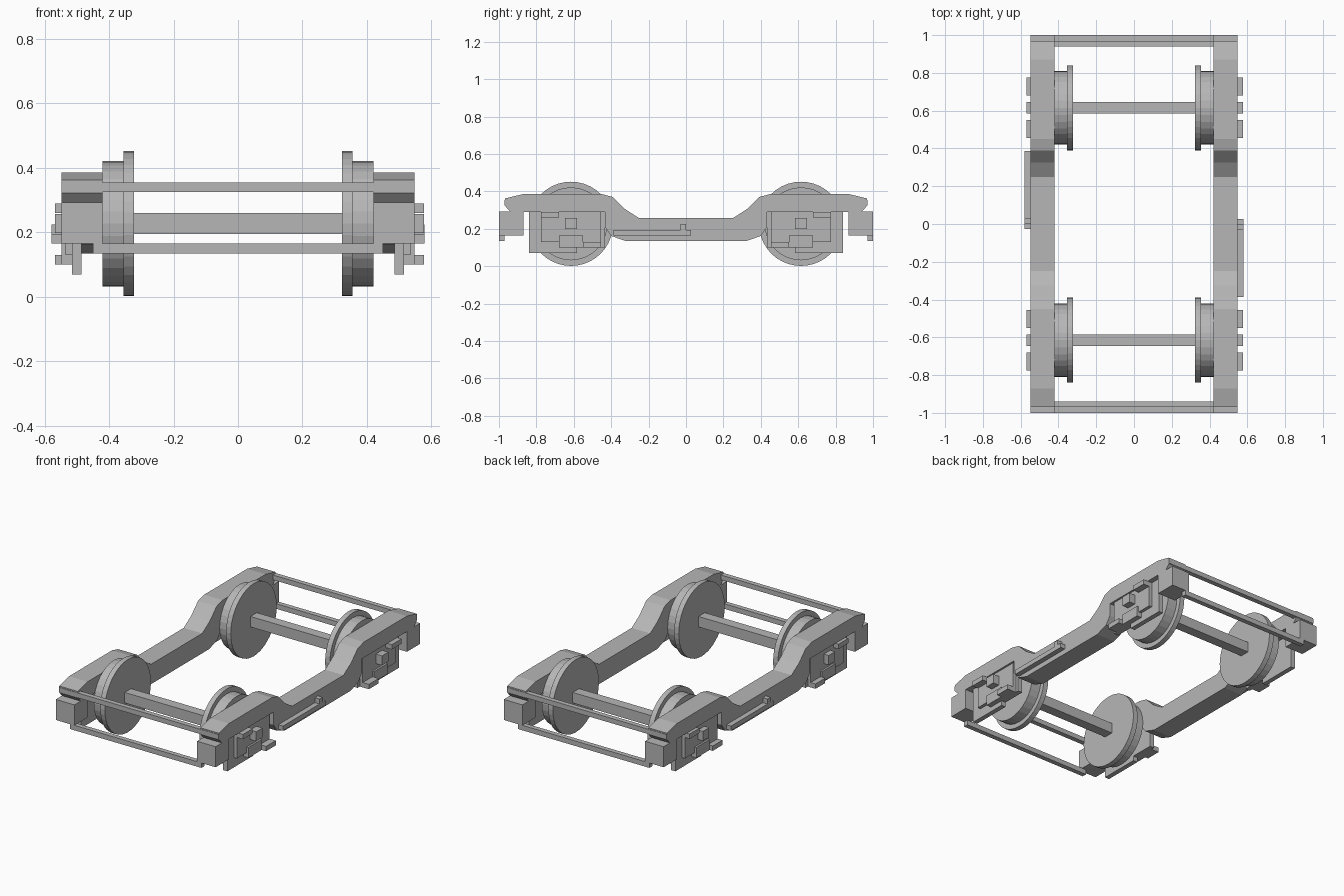
import bpy, bmesh, math
from mathutils import Matrix

if "Cube" in bpy.data.objects:
    bpy.data.objects.remove(bpy.data.objects["Cube"])

grey = bpy.data.materials.new("steel_grey")
grey.diffuse_color = (0.47, 0.47, 0.47, 1)
grey.use_nodes = True
grey.node_tree.nodes["Principled BSDF"].inputs["Base Color"].default_value = grey.diffuse_color


def finish(name, bm):
    bmesh.ops.recalc_face_normals(bm, faces=bm.faces)
    mesh = bpy.data.meshes.new(name)
    bm.to_mesh(mesh)
    bm.free()
    mesh.materials.append(grey)
    ob = bpy.data.objects.new(name, mesh)
    bpy.context.collection.objects.link(ob)
    return ob


def box(name, x, y, z):
    """Box from (min, max) pairs."""
    bm = bmesh.new()
    bmesh.ops.create_cube(bm, size=1)
    for v in bm.verts:
        v.co = [(a + b) / 2 + c * abs(b - a) for (a, b), c in zip((x, y, z), v.co)]
    return finish(name, bm)


def plate(name, outline, x0, x1):
    """Extrude a y-z outline from x0 to x1."""
    bm = bmesh.new()
    face = bm.faces.new([bm.verts.new((x0, y, z)) for y, z in outline])
    out = bmesh.ops.extrude_face_region(bm, geom=[face])["geom"]
    bmesh.ops.translate(bm, vec=(x1 - x0, 0, 0),
                        verts=[g for g in out if isinstance(g, bmesh.types.BMVert)])
    return finish(name, bm)


def wheel(name, s, y):
    """Flange disc with a smaller tread drum on its outer side."""
    bm = bmesh.new()
    for radius, a, b, sides in ((0.225, 0.323, 0.355, 40), (0.195, 0.355, 0.42, 32)):
        m = Matrix.Translation((s * (a + b) / 2, y, 0.227)) @ Matrix.Rotation(math.pi / 2, 4, 'Y')
        bmesh.ops.create_cone(bm, cap_ends=True, segments=sides, radius1=radius,
                              radius2=radius, depth=b - a, matrix=m)
    return finish(name, bm)


# half of the side frame outline, from the middle of the top round to the bottom
half = [(0.25, 0.257), (0.325, 0.305), (0.39, 0.37), (0.45, 0.386), (0.87, 0.386),
        (0.967, 0.363), (0.967, 0.322), (0.937, 0.29), (0.433, 0.29), (0.433, 0.21),
        (0.40, 0.162), (0.32, 0.134)]
frame = half + [(-y, z) for y, z in reversed(half)]

for s, side in ((-1, "left"), (1, "right")):
    def sx(a, b):
        return (min(s * a, s * b), max(s * a, s * b))

    plate(side + "_side_frame", frame, s * 0.42, s * 0.547)

    # long step strip with its small upright tab
    outer = sx(0.54, 0.579)
    box(side + "_strip", outer, (min(-s * 0.387, s * 0.027), max(-s * 0.387, s * 0.027)), (0.165, 0.194))
    box(side + "_strip_tab", outer, (min(-s * 0.03, 0), max(-s * 0.03, 0)), (0.19, 0.225))

    bump = 0.577 if s > 0 else 0.568
    for e, end in ((-1, "front"), (1, "back")):
        def ey(a, b):
            return (min(e * a, e * b), max(e * a, e * b))

        n = f"{side}_{end}_"
        box(n + "end_block", sx(0.42, 0.547), ey(0.87, 1.0), (0.165, 0.292))
        # thin axle guard, stepped along its lower edge
        guard = [(0.84, 0.30), (0.84, 0.07), (0.583, 0.07), (0.583, 0.10), (0.433, 0.10), (0.433, 0.30)]
        plate(n + "axle_guard", [(e * y, z) for y, z in guard], s * 0.485, s * 0.515)
        # axle box and its fittings
        box(n + "axle_box", sx(0.51, 0.535), ey(0.455, 0.775), (0.13, 0.292))
        box(n + "upper_bar", sx(0.51, bump), ey(0.68, 0.775), (0.26, 0.29))
        box(n + "axle_cap", sx(0.51, bump), ey(0.584, 0.646), (0.198, 0.257))
        box(n + "lower_bar", sx(0.51, bump), ey(0.455, 0.55), (0.10, 0.13))
        box(n + "lower_step", sx(0.51, 0.547), ey(0.55, 0.68), (0.10, 0.165))
        wheel(n + "wheel", s, e * 0.615)

# parts running across the width at each end
for e, end in ((-1, "front"), (1, "back")):
    def span(a, b):
        return (min(e * a, e * b), max(e * a, e * b))

    box(end + "_axle", (-0.33, 0.33), span(0.584, 0.646), (0.195, 0.26))
    box(end + "_upper_rod", (-0.547, 0.547), span(0.94, 0.97), (0.325, 0.355))
    box(end + "_lower_rod", (-0.45, 0.45), span(0.97, 1.0), (0.135, 0.166))
